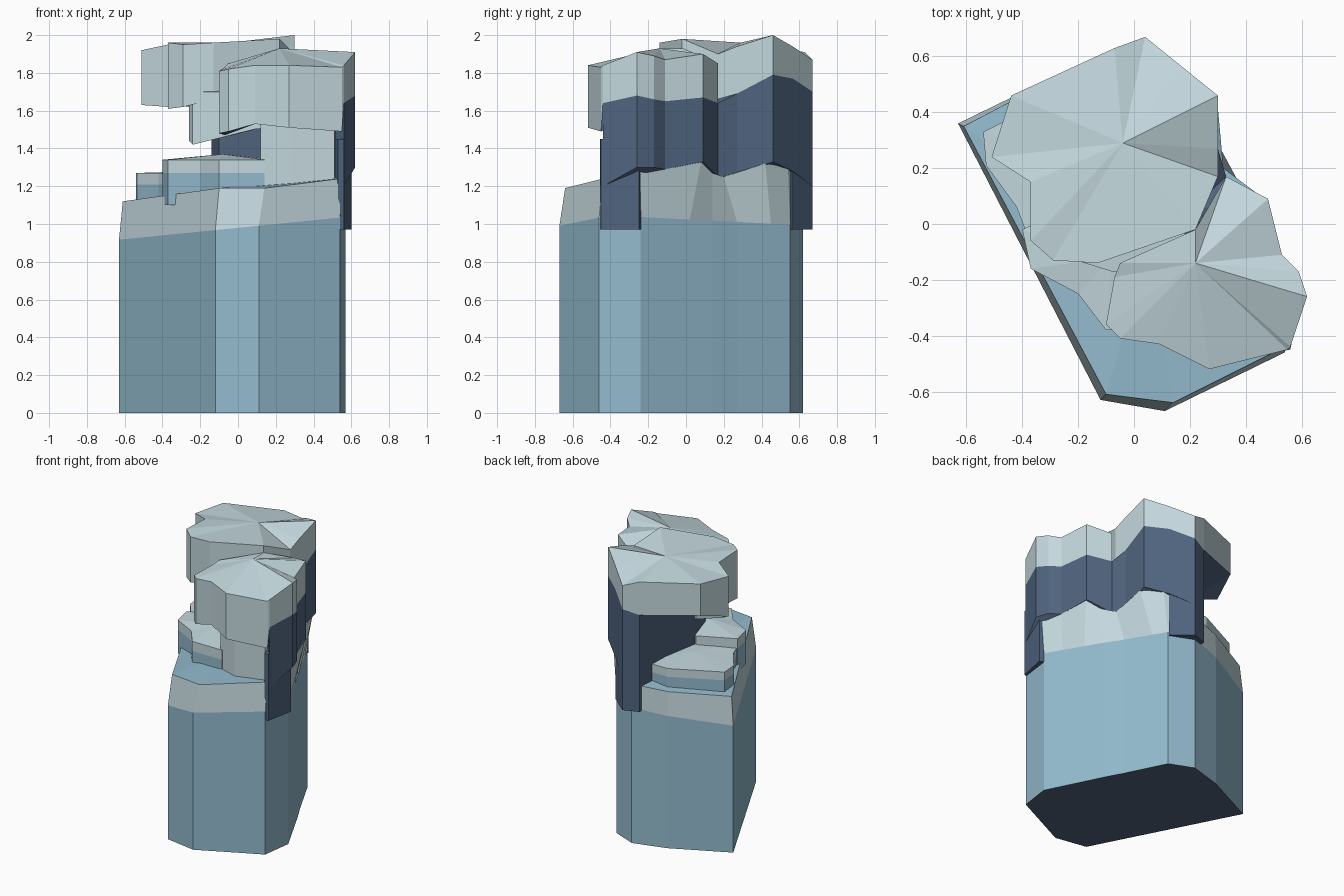
import bpy
import bmesh

starter = bpy.data.objects.get("Cube")
if starter:
    bpy.data.objects.remove(starter, do_unlink=True)


def make_material(name, red, green, blue):
    material = bpy.data.materials.new(name)
    colour = (red, green, blue, 1)
    material.diffuse_color = colour
    material.use_nodes = True
    material.node_tree.nodes["Principled BSDF"].inputs["Base Color"].default_value = colour
    return material


PALE, BLUE, NAVY = range(3)
palette = [
    make_material("pale ice", .55, .69, .73),
    make_material("blue ice", .29, .49, .61),
    make_material("navy rock", .08, .127, .21),
]


def loft(name, rings, bands, top, apex, bottom=NAVY):
    """Stack rings of equal length; bands colour the sides, the top fans to an apex."""
    bm = bmesh.new()
    loops = [[bm.verts.new(point) for point in ring] for ring in rings]
    count = len(loops[0])
    centre = bm.verts.new(apex)
    bm.faces.new(loops[0]).material_index = bottom
    for i in range(count):
        j = (i + 1) % count
        for lower, upper, colour in zip(loops, loops[1:], bands):
            face = bm.faces.new((lower[i], lower[j], upper[j], upper[i]))
            face.material_index = colour
        bm.faces.new((loops[-1][i], loops[-1][j], centre)).material_index = top
    bmesh.ops.triangulate(bm, faces=[f for f in bm.faces if len(f.verts) > 4])
    bmesh.ops.recalc_face_normals(bm, faces=bm.faces[:])
    mesh = bpy.data.meshes.new(name)
    bm.to_mesh(mesh)
    bm.free()
    for material in palette:
        mesh.materials.append(material)
    part = bpy.data.objects.new(name, mesh)
    bpy.context.collection.objects.link(part)
    return part


def columns(outline):
    """Turn (x, y, heights...) columns into horizontal rings."""
    levels = len(outline[0]) - 2
    return [[(c[0], c[1], c[2 + k]) for c in outline] for k in range(levels)]


def slab(outline, *heights):
    """Give every point of a plan outline the same heights."""
    return columns([(x, y, *heights) for x, y in outline])


# Base column with a slanted colour border and a pale collar
footprint = [
    (-.63, .36), (-.12, -.63), (.11, -.67), (.54, -.46), (.57, -.24),
    (.51, -.12), (.44, .02), (.38, .14), (.31, .27), (.22, .45),
    (.17, .55), (0, .62), (-.24, .55),
]
collar_rim = [
    (-.61, .35, 1.12), (-.1, -.61, 1.19), (.14, -.64, 1.19), (.54, -.44, 1.24),
    (.59, -.24, 1.32), (.53, -.11, 1.29), (.48, .08, 1.33), (.4, .14, 1.27),
    (.32, .2, 1.25), (.3, .42, 1.32), (.2, .54, 1.3), (0, .62, 1.15),
    (-.24, .545, 1.13),
]
ground_ring = [(x, y, 0) for x, y in footprint]
border_ring = [(x, y, .98 + x / 10) for x, y in footprint]
loft("base_column", [ground_ring, border_ring, collar_rim],
     [BLUE, PALE], BLUE, (.05, -.1, 1.21))

# Low terraces, blue at the foot and pale on top
back_terrace = [
    (-.54, .33), (-.53, .21), (-.42, .06), (-.36, -.1), (0, -.1), (0, .5), (-.2, .5),
]
loft("back_terrace", slab(back_terrace, 1.1, 1.21, 1.27),
     [BLUE, PALE], PALE, (-.2, .2, 1.28))
front_terrace = [
    (-.4, -.02), (-.37, -.16), (-.2, -.25), (-.1, -.38), (.14, -.38), (.2, 0), (-.15, .1),
]
loft("front_terrace", slab(front_terrace, 1.1, 1.27, 1.34),
     [BLUE, PALE], PALE, (-.08, -.12, 1.37))

# Dark wavy wall along the side and back
wall = [
    (.56, -.44, 1.2, 1.64), (.62, -.26, 1.3, 1.68), (.59, -.17, 1.3, 1.66),
    (.53, -.11, 1.29, 1.65), (.48, .09, 1.33, 1.67), (.33, .17, 1.25, 1.64),
    (.3, .27, 1.26, 1.69), (.3, .46, 1.33, 1.79), (.17, .565, 1.28, 1.77),
    (.04, .67, 1.2, 1.7), (-.07, .63, 1.15, 1.67), (-.09, .36, 1.15, 1.7),
    (-.14, .1, 1.15, 1.66), (-.1, -.08, 1.15, 1.6), (.13, -.2, 1.15, 1.6),
    (.3, -.3, 1.15, 1.6), (.5, -.38, 1.15, 1.6),
]
loft("dark_wall", columns(wall), [NAVY], NAVY, (.2, .05, 1.7))

# Dark tongues hanging down over the base
side_tongue = [(.53, -.455), (.56, -.45), (.6, -.25), (.56, -.235), (.5, -.35)]
back_tongue = [(.17, .56), (.04, .67), (-.07, .63), (-.05, .5), (.1, .48)]
for label, outline in (("side_tongue", side_tongue), ("back_tongue", back_tongue)):
    x, y = outline[-1]
    loft(label, slab(outline, .97, 1.45), [NAVY], NAVY, (x, y, 1.45))

# Pale pillar carrying the front block
pillar = [(.12, -.37), (.28, -.44), (.51, -.42), (.54, -.3), (.3, -.2), (.13, -.2)]
loft("front_pillar", slab(pillar, 1.15, 1.56), [PALE], PALE, (.3, -.3, 1.56))

# Middle ledge tucked under the upper block
ledge = [
    (-.26, -.06, 1.44, 1.7), (-.24, -.12, 1.42, 1.7), (-.08, -.17, 1.46, 1.7),
    (.16, -.2, 1.52, 1.7), (.2, .1, 1.52, 1.7), (-.15, .1, 1.46, 1.7),
]
loft("middle_ledge", columns(ledge), [PALE], PALE, (0, 0, 1.72))

# Upper block overhanging towards the back corner
upper_block = [
    (.04, .67, 1.7, 1.87), (-.07, .63, 1.67, 1.91), (-.44, .46, 1.7, 1.93),
    (-.51, .24, 1.63, 1.92), (-.37, .15, 1.62, 1.95), (-.37, -.06, 1.61, 1.96),
    (-.29, -.13, 1.62, 1.95), (-.13, -.14, 1.66, 1.96), (.22, -.02, 1.66, 1.98),
    (.3, .17, 1.64, 1.9), (.3, .27, 1.69, 1.94), (.3, .46, 1.79, 2),
    (.17, .565, 1.77, 1.94),
]
loft("upper_block", columns(upper_block), [PALE], PALE, (-.04, .29, 1.96))

# Front block jutting over the pillar
front_block = [
    (-.07, -.19, 1.47, 1.83), (-.1, -.36, 1.48, 1.81), (-.05, -.41, 1.49, 1.82),
    (.09, -.43, 1.53, 1.84), (.27, -.52, 1.51, 1.84), (.55, -.45, 1.49, 1.83),
    (.56, -.44, 1.64, 1.84), (.62, -.26, 1.68, 1.91), (.59, -.17, 1.66, 1.89),
    (.53, -.11, 1.65, 1.87), (.48, .09, 1.67, 1.9), (.33, .17, 1.64, 1.85),
    (.22, -.02, 1.6, 1.93), (-.05, -.14, 1.5, 1.85),
]
loft("front_block", columns(front_block), [PALE], PALE, (.22, -.14, 1.93))
